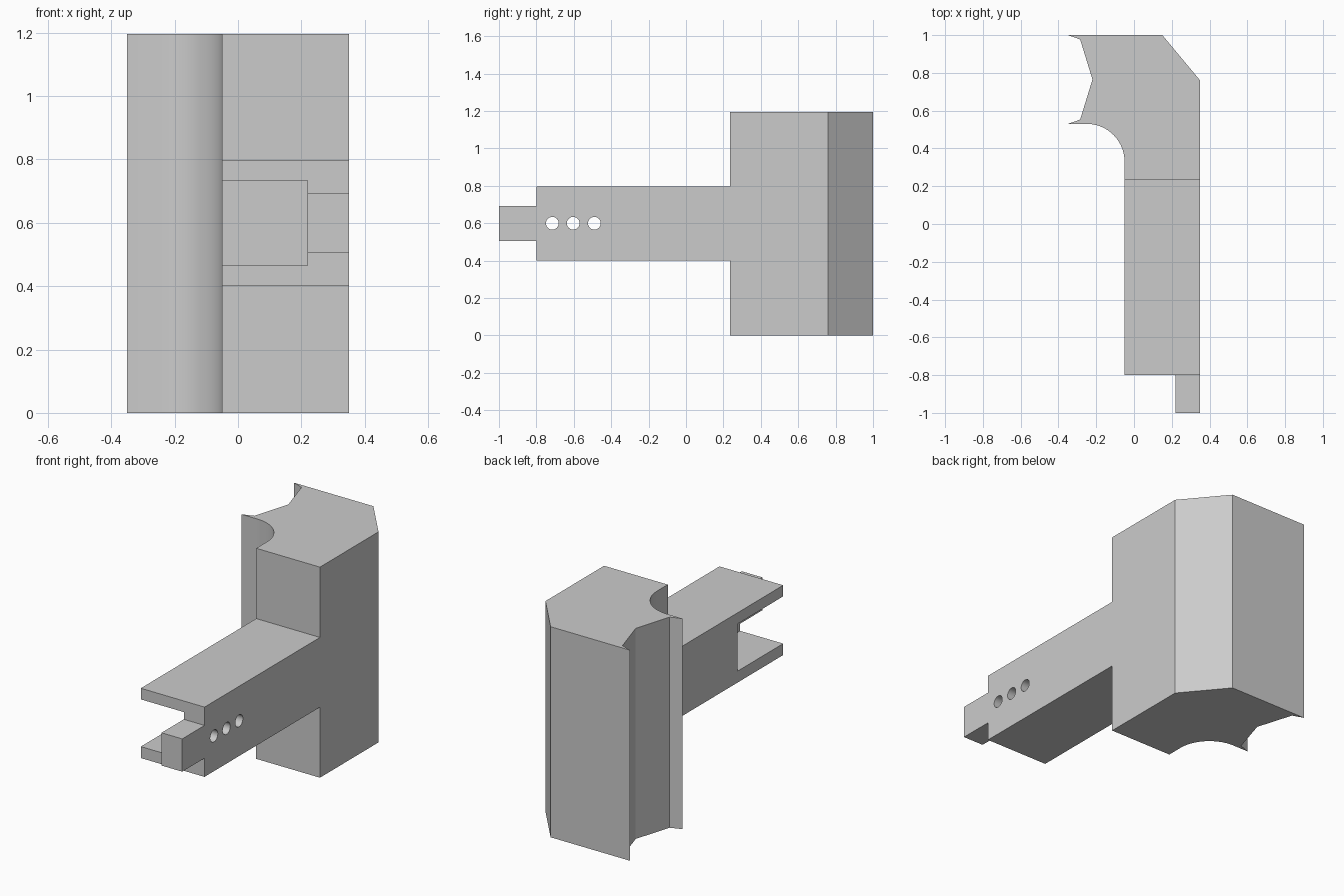
import bpy, bmesh, math
from mathutils import Matrix

cube = bpy.data.objects.get("Cube")
if cube:
    bpy.data.objects.remove(cube, do_unlink=True)

grey = bpy.data.materials.new("plain_grey")
grey.use_nodes = True
colour = (0.6, 0.6, 0.6, 1)
grey.diffuse_color = colour
grey.node_tree.nodes["Principled BSDF"].inputs["Base Color"].default_value = colour


def make_object(name, bm):
    bmesh.ops.recalc_face_normals(bm, faces=bm.faces)
    mesh = bpy.data.meshes.new(name)
    bm.to_mesh(mesh)
    bm.free()
    mesh.materials.append(grey)
    obj = bpy.data.objects.new(name, mesh)
    bpy.context.collection.objects.link(obj)
    return obj


def prism(name, outline, height):
    bm = bmesh.new()
    face = bm.faces.new([bm.verts.new((x, y, 0)) for x, y in outline])
    top = bmesh.ops.extrude_face_region(bm, geom=[face])["geom"]
    bmesh.ops.translate(bm, vec=(0, 0, height),
                        verts=[v for v in top if isinstance(v, bmesh.types.BMVert)])
    return make_object(name, bm)


def box(name, low, high):
    bm = bmesh.new()
    bmesh.ops.create_cube(bm, size=1)
    for v in bm.verts:
        v.co = [a + (b - a) * (c + 0.5) for a, b, c in zip(low, high, v.co)]
    return make_object(name, bm)


def cut(target, cutter):
    cutter.hide_render = True
    mod = target.modifiers.new("cut", 'BOOLEAN')
    mod.operation = 'DIFFERENCE'
    mod.solver = 'EXACT'
    mod.object = cutter
    bpy.context.view_layer.objects.active = target
    bpy.ops.object.modifier_apply(modifier=mod.name)
    bpy.data.objects.remove(cutter, do_unlink=True)


# Plan outline: block with rear chamfer, side notch, rounded fillet, arm and tongue
LEFT, RIGHT, TOP = -0.05, 0.35, 1.195
SHOULDER, ARM_END, TONGUE_X = 0.235, -0.8, 0.22
fillet = [(-0.25 + 0.2 * math.cos(math.pi / 2 * i / 24),
           0.33 + 0.2 * math.sin(math.pi / 2 * i / 24)) for i in range(25)]
notch = [(-0.35, 0.53), (-0.285, 0.553), (-0.22, 0.765), (-0.285, 0.977), (-0.35, 1)]
outline = [(0.15, 1), (RIGHT, 0.76), (RIGHT, -1), (TONGUE_X, -1),
           (TONGUE_X, ARM_END), (LEFT, ARM_END)] + fillet + notch
body = prism("clamp_body", outline, TOP)

# Step the arm and then the tongue down from the block height
for y, bottom, top in ((SHOULDER, 0.4, 0.796), (ARM_END, 0.506, 0.692)):
    cut(body, box("upper_cutter", (-1, -2, top), (1, y, 2)))
    cut(body, box("lower_cutter", (-1, -2, -1), (1, y, bottom)))

# Slot open to the front and side of the arm
cut(body, box("slot_cutter", (-1, -2, 0.465), (TONGUE_X, -0.39, 0.733)))

# Pin holes through the slot's side wall
for y in (-0.715, -0.603, -0.49):
    bm = bmesh.new()
    bmesh.ops.create_cone(bm, cap_ends=True, segments=32, radius1=0.034, radius2=0.034,
                          depth=0.3, matrix=Matrix.Translation((0.28, y, 0.6))
                          @ Matrix.Rotation(math.pi / 2, 4, 'Y'))
    cut(body, make_object("hole_cutter", bm))

# Smooth the curved faces and keep the edges sharp
bpy.ops.object.select_all(action='DESELECT')
body.select_set(True)
bpy.context.view_layer.objects.active = body
bpy.ops.object.shade_smooth_by_angle(angle=math.radians(15))
